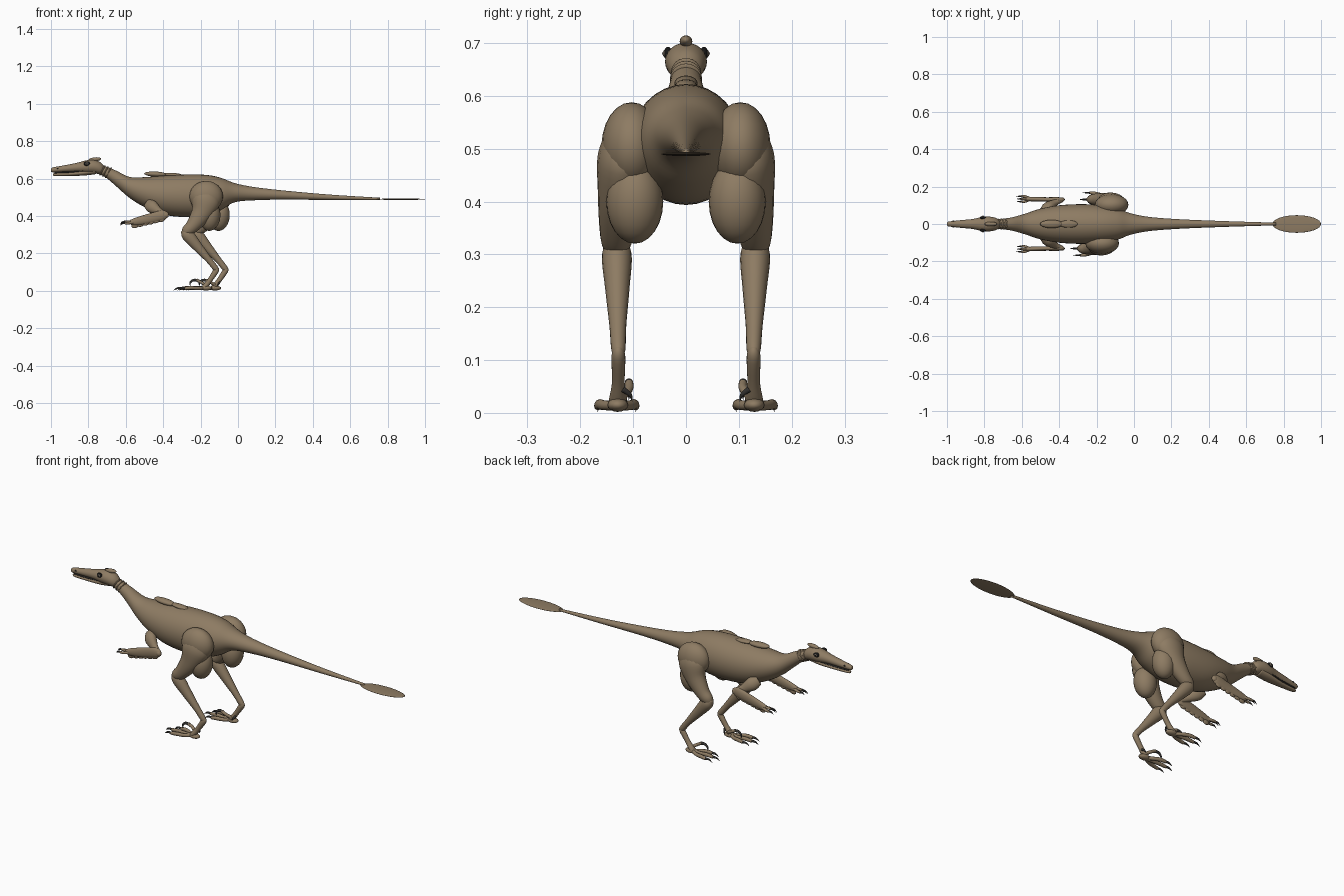
import bpy, bmesh, math
from mathutils import Vector, Matrix


def material(name, rgb):
    m = bpy.data.materials.new(name)
    m.diffuse_color = (*rgb, 1)
    return m


HIDE = material("tan_hide", (0.27, 0.20, 0.125))
CLAW = material("dark_claw", (0.035, 0.033, 0.03))
EYE = material("black_eye", (0.008, 0.008, 0.008))
IRIS = material("grey_iris", (0.12, 0.10, 0.08))


def finish(name, bm, mat):
    bmesh.ops.recalc_face_normals(bm, faces=bm.faces)
    for f in bm.faces:
        f.smooth = True
    me = bpy.data.meshes.new(name)
    bm.to_mesh(me)
    bm.free()
    me.materials.append(mat)
    ob = bpy.data.objects.new(name, me)
    bpy.context.collection.objects.link(ob)
    return ob


def spline(rows, steps):
    """Catmull-Rom interpolation through rows of numbers."""
    rows = [Vector(r) for r in rows]
    out = []
    for i in range(len(rows) - 1):
        a, b, c, d = (rows[max(i - 1, 0)], rows[i], rows[i + 1],
                      rows[min(i + 2, len(rows) - 1)])
        for k in range(steps):
            t = k / steps
            out.append(0.5 * (2 * b + (c - a) * t + (2 * a - 5 * b + 4 * c - d) * t * t
                              + (3 * b - a - 3 * c + d) * t ** 3))
    return out + [rows[-1]]


def loft(name, rows, mat=HIDE, steps=5, sides=20, upright=False):
    """Skin ellipses along a path; rows are x, y, z, half width, half height."""
    rows = spline(rows, steps)
    pts = [Vector(r[:3]) for r in rows]
    bm = bmesh.new()
    rings = []
    for i, r in enumerate(rows):
        t = (pts[min(i + 1, len(pts) - 1)] - pts[max(i - 1, 0)]).normalized()
        if upright:
            t = Vector((1, 0, 0))
        side = (Vector((0, 1, 0)) - t * t.y).normalized()
        up = t.cross(side)
        w, h = max(r[3], 0.0005), max(r[4], 0.0005)
        rings.append([bm.verts.new(pts[i] + side * w * math.cos(a) + up * h * math.sin(a))
                      for a in (2 * math.pi * k / sides for k in range(sides))])
    for p, q in zip(rings, rings[1:]):
        for k in range(sides):
            j = (k + 1) % sides
            bm.faces.new((p[k], p[j], q[j], q[k]))
    bm.faces.new(rings[0])
    bm.faces.new(rings[-1])
    return finish(name, bm, mat)


def ball(name, loc, radii, mat=HIDE, tilt=0, seg=24):
    """Ellipsoid, tilted about the y axis."""
    bm = bmesh.new()
    bmesh.ops.create_uvsphere(bm, u_segments=seg, v_segments=seg // 2, radius=1)
    bm.transform(Matrix.Translation(loc) @ Matrix.Rotation(tilt, 4, 'Y')
                 @ Matrix.Diagonal((*radii, 1)))
    return finish(name, bm, mat)


# Neck, torso and tail
loft("body", [
    (-0.77, 0, 0.655, 0.020, 0.022), (-0.71, 0, 0.637, 0.027, 0.029),
    (-0.65, 0, 0.600, 0.036, 0.042), (-0.58, 0, 0.553, 0.056, 0.056),
    (-0.50, 0, 0.528, 0.082, 0.080), (-0.40, 0, 0.512, 0.100, 0.104),
    (-0.28, 0, 0.508, 0.106, 0.114), (-0.17, 0, 0.510, 0.100, 0.110),
    (-0.09, 0, 0.518, 0.085, 0.086), (-0.02, 0, 0.525, 0.058, 0.052),
    (0.08, 0, 0.520, 0.038, 0.036), (0.25, 0, 0.512, 0.025, 0.024),
    (0.50, 0, 0.500, 0.015, 0.014), (0.76, 0, 0.492, 0.007, 0.006)],
    upright=True, sides=32)
ball("tail_fan", (0.87, 0, 0.490), (0.13, 0.047, 0.004), seg=32)

# Skin folds behind the skull
for i in range(3):
    ball("neck_fold", (-0.725 + 0.016 * i, 0, 0.644 - 0.006 * i),
         (0.007, 0.0285 + 0.001 * i, 0.031 + 0.001 * i), tilt=0.5)

# Skull, lower jaw and dark mouth gap
loft("skull", [
    (-1.0, 0, 0.645, 0.006, 0.006), (-0.99, 0, 0.647, 0.013, 0.013),
    (-0.93, 0, 0.653, 0.020, 0.018), (-0.86, 0, 0.660, 0.027, 0.025),
    (-0.81, 0, 0.664, 0.038, 0.034), (-0.77, 0, 0.664, 0.039, 0.036),
    (-0.735, 0, 0.656, 0.031, 0.031), (-0.715, 0, 0.650, 0.014, 0.016)],
    upright=True, sides=24)
loft("lower_jaw", [
    (-0.99, 0, 0.622, 0.005, 0.005), (-0.975, 0, 0.622, 0.012, 0.008),
    (-0.90, 0, 0.624, 0.018, 0.010), (-0.82, 0, 0.632, 0.027, 0.015),
    (-0.76, 0, 0.642, 0.028, 0.018)], upright=True)
loft("mouth_gap", [(-0.98, 0, 0.632, 0.010, 0.005), (-0.90, 0, 0.635, 0.0195, 0.004),
                   (-0.83, 0, 0.641, 0.028, 0.003)], CLAW, upright=True)
ball("head_crest", (-0.765, 0, 0.703), (0.034, 0.012, 0.011), tilt=-0.1)

# Low pads along the back
ball("front_back_pad", (-0.44, 0, 0.624), (0.062, 0.022, 0.014), tilt=0.05)
ball("rear_back_pad", (-0.35, 0, 0.621), (0.050, 0.020, 0.010), tilt=0.05)

for s, dx in ((-1, 0.0), (1, 0.05)):
    tag = "near_" if s < 0 else "far_"

    # Eye and nostril
    ball(tag + "eye_socket", (-0.808, s * 0.034, 0.680), (0.016, 0.008, 0.013), EYE)
    ball(tag + "iris", (-0.808, s * 0.038, 0.680), (0.009, 0.006, 0.008), IRIS)
    ball(tag + "pupil", (-0.808, s * 0.041, 0.680), (0.004, 0.004, 0.004), EYE)
    ball(tag + "nostril", (-0.965, s * 0.0155, 0.655), (0.006, 0.003, 0.003), CLAW, seg=12)

    # Arm
    loft(tag + "upper_arm", [
        (-0.485, s * 0.070, 0.470, 0.015, 0.025), (-0.46, s * 0.092, 0.450, 0.026, 0.034),
        (-0.42, s * 0.115, 0.422, 0.017, 0.020), (-0.385, s * 0.130, 0.405, 0.013, 0.016),
        (-0.372, s * 0.130, 0.400, 0.004, 0.006)])
    loft(tag + "forearm", [
        (-0.372, s * 0.130, 0.408, 0.005, 0.010), (-0.40, s * 0.130, 0.405, 0.013, 0.026),
        (-0.47, s * 0.131, 0.388, 0.012, 0.026), (-0.54, s * 0.133, 0.372, 0.012, 0.021),
        (-0.575, s * 0.134, 0.366, 0.011, 0.013)])
    # Ragged feather lobes under the forearm
    for i in range(6):
        ball(tag + "arm_feather", (-0.41 - 0.028 * i, s * 0.131, 0.382 - 0.0065 * i),
             (0.021, 0.007, 0.014), tilt=-0.25, seg=12)
    for i, (dy, dz) in enumerate(((-0.014, 0.0), (0.0, 0.006), (0.014, -0.002))):
        y = s * (0.134 + dy)
        loft(tag + "finger", [(-0.55, s * 0.134, 0.368, 0.008, 0.008),
                              (-0.585, y, 0.364 + dz, 0.007, 0.007),
                              (-0.605, y, 0.363 + dz, 0.005, 0.006)], sides=10)
        loft(tag + "finger_claw", [(-0.600, y, 0.364 + dz, 0.005, 0.006),
                                   (-0.618, y, 0.362 + dz, 0.003, 0.004),
                                   (-0.630, y, 0.352 + dz, 0.0, 0.0)], CLAW, sides=8)

    # Hip, thigh and hamstring
    ball(tag + "hip", (-0.170 + dx, s * 0.103, 0.505), (0.090, 0.057, 0.083))
    loft(tag + "thigh", [
        (-0.155 + dx, s * 0.110, 0.540, 0.035, 0.04), (-0.17 + dx, s * 0.117, 0.485, 0.050, 0.075),
        (-0.195 + dx, s * 0.124, 0.415, 0.043, 0.056), (-0.24 + dx, s * 0.130, 0.350, 0.034, 0.038),
        (-0.275 + dx, s * 0.132, 0.318, 0.026, 0.029), (-0.295 + dx, s * 0.132, 0.298, 0.009, 0.010)])
    ball(tag + "hamstring", (-0.150 + dx, s * 0.097, 0.400), (0.056, 0.054, 0.080), tilt=0.1)

    # Shin, ankle and upper foot
    loft(tag + "shin", [
        (-0.295 + dx, s * 0.132, 0.325, 0.012, 0.014), (-0.270 + dx, s * 0.131, 0.300, 0.028, 0.033),
        (-0.215 + dx, s * 0.130, 0.235, 0.023, 0.026), (-0.155 + dx, s * 0.129, 0.165, 0.016, 0.017),
        (-0.118 + dx, s * 0.128, 0.118, 0.013, 0.015), (-0.110 + dx, s * 0.128, 0.106, 0.005, 0.006)])
    loft(tag + "upper_foot", [
        (-0.110 + dx, s * 0.128, 0.125, 0.006, 0.007), (-0.117 + dx, s * 0.128, 0.108, 0.013, 0.015),
        (-0.150 + dx, s * 0.128, 0.058, 0.012, 0.013), (-0.178 + dx, s * 0.129, 0.022, 0.017, 0.014),
        (-0.195 + dx, s * 0.130, 0.014, 0.010, 0.008)])
    ball(tag + "heel_pad", (-0.172 + dx, s * 0.129, 0.015), (0.032, 0.020, 0.013), seg=16)

    # Three walking toes with claws
    for spread, reach in ((-0.036, 0.095), (0.0, 0.125), (0.036, 0.105)):
        x0 = -0.180 + dx
        y0 = s * 0.129
        y1 = s * (0.131 + spread)
        x1 = x0 - reach
        loft(tag + "toe", [
            (x0, y0, 0.015, 0.010, 0.010),
            (x0 - reach * 0.35, y0 + (y1 - y0) * 0.6, 0.014, 0.009, 0.009),
            (x0 - reach * 0.7, y0 + (y1 - y0) * 0.9, 0.016, 0.009, 0.010),
            (x1, y1, 0.013, 0.007, 0.008)], sides=12)
        loft(tag + "toe_claw", [(x1 + 0.006, y1, 0.014, 0.006, 0.007),
                                (x1 - 0.020, y1, 0.014, 0.004, 0.005),
                                (x1 - 0.040, y1, 0.002, 0.0, 0.0)], CLAW, sides=8)

    # Raised inner toe with sickle claw, and rear spur
    y = s * 0.108
    loft(tag + "raised_toe", [(-0.170 + dx, s * 0.122, 0.030, 0.009, 0.009),
                              (-0.198 + dx, y, 0.046, 0.008, 0.008),
                              (-0.222 + dx, y, 0.058, 0.008, 0.008)], sides=12)
    loft(tag + "sickle_claw", [(-0.214 + dx, y, 0.056, 0.007, 0.008),
                               (-0.240 + dx, y, 0.057, 0.006, 0.007),
                               (-0.256 + dx, y, 0.042, 0.004, 0.005),
                               (-0.255 + dx, y, 0.024, 0.0, 0.0)], CLAW, sides=10)
    loft(tag + "spur", [(-0.150 + dx, s * 0.120, 0.045, 0.006, 0.006),
                        (-0.155 + dx, s * 0.106, 0.034, 0.004, 0.004),
                        (-0.162 + dx, s * 0.102, 0.022, 0.0, 0.0)], CLAW, sides=8)
